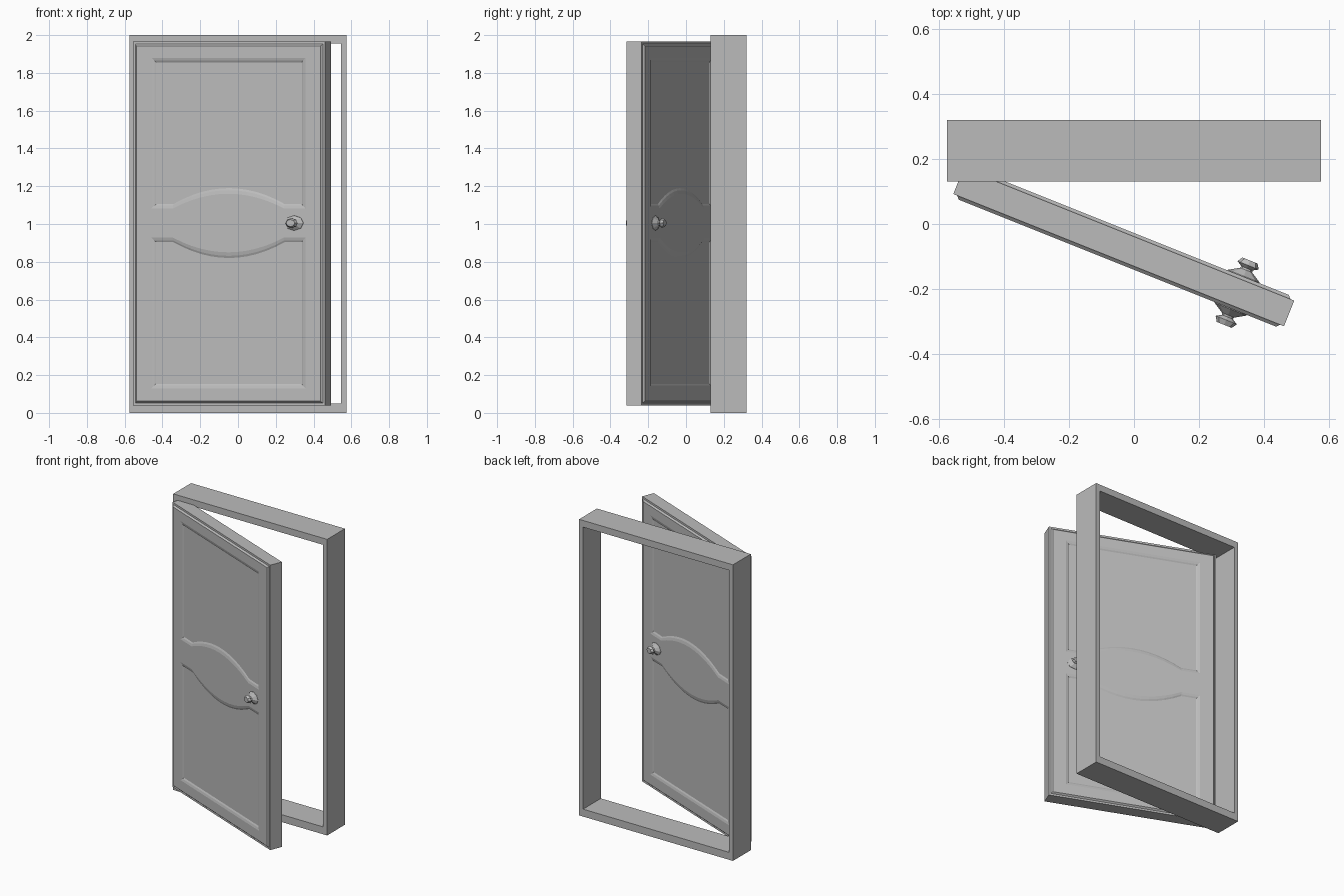
import bpy
import bmesh
import math
from mathutils import Matrix, Vector

if "Cube" in bpy.data.objects:
    bpy.data.objects.remove(bpy.data.objects["Cube"])

grey = bpy.data.materials.new("plain_grey")
grey.use_nodes = True
COLOUR = (0.5, 0.5, 0.5, 1)
grey.diffuse_color = COLOUR
grey.node_tree.nodes["Principled BSDF"].inputs["Base Color"].default_value = COLOUR

WIDTH, THICK, LOW, HIGH = 1.094, 0.085, 0.04, 1.965
MID = 1.005
DOOR = Matrix.Translation((-0.555, 0.092, 0)) @ Matrix.Rotation(math.radians(-21.8), 4, "Z")


def finish(bm, name, matrix=Matrix.Identity(4)):
    bmesh.ops.recalc_face_normals(bm, faces=bm.faces)
    mesh = bpy.data.meshes.new(name)
    bm.to_mesh(mesh)
    bm.free()
    mesh.materials.append(grey)
    obj = bpy.data.objects.new(name, mesh)
    obj.matrix_world = matrix
    bpy.context.collection.objects.link(obj)
    return obj


def loop(bm, outline, y):
    return [bm.verts.new((x, y, z)) for x, z in outline]


def bridge(bm, a, b):
    n = len(a)
    for i in range(n):
        j = (i + 1) % n
        bm.faces.new((a[i], a[j], b[j], b[i]))


def rectangle(x0, x1, z0, z1):
    return [(x0, z0), (x1, z0), (x1, z1), (x0, z1)]


# Door frame: a rectangular ring
bm = bmesh.new()
outer, inner = rectangle(-0.575, 0.575, 0, 2), rectangle(-0.545, 0.545, 0.05, 1.955)
rings = [loop(bm, o, y) for o, y in ((outer, 0.13), (outer, 0.32), (inner, 0.32), (inner, 0.13))]
for k in range(4):
    bridge(bm, rings[k], rings[(k + 1) % 4])
finish(bm, "door_frame")

# Door slab
bm = bmesh.new()
slab = rectangle(0, WIDTH, LOW, HIGH)
near, far = loop(bm, slab, 0), loop(bm, slab, THICK)
bridge(bm, near, far)
bm.faces.new(near)
bm.faces.new(far)
finish(bm, "door_slab", DOOR)


def panel_outline(inset, sign):
    """Panel with an arched edge towards the middle of the door."""
    half, arch, centre = 0.439 - inset, 0.317, WIDTH / 2
    flat, peak = 0.077 + inset, 0.155 + inset * 1.25
    end = 0.875 - inset
    points = [(-half, end), (-half, flat)]
    steps = 12
    for k in range(steps + 1):
        t = 2 * k / steps - 1
        points.append((arch * t, flat + (peak - flat) * (1 - t * t)))
    points += [(half, flat), (half, end)]
    return [(centre + x, MID + sign * z) for x, z in points]


# Raised facing with bevelled rim and two sunken panels, on both sides
def facing(name, matrix):
    bm = bmesh.new()

    def border(inset, y):
        return loop(bm, rectangle(inset, WIDTH - inset, LOW + inset, HIGH - inset), y)

    back, rim = border(0.01, 0.003), border(0.022, -0.01)
    bridge(bm, back, rim)
    bm.faces.new(back)
    edge_loops = [rim]
    for sign in (1, -1):
        steps = [loop(bm, panel_outline(i, sign), y)
                 for i, y in ((0, -0.01), (0.015, -0.006), (0.024, -0.001))]
        bridge(bm, steps[0], steps[1])
        bridge(bm, steps[1], steps[2])
        bm.faces.new(steps[2])
        edge_loops.append(steps[0])
    edges = [bm.edges.get((ring[i - 1], ring[i])) for ring in edge_loops for i in range(len(ring))]
    bmesh.ops.triangle_fill(bm, edges=edges, use_beauty=True, normal=Vector((0, -1, 0)))
    bmesh.ops.dissolve_limit(bm, angle_limit=0.01, verts=bm.verts, edges=bm.edges)
    finish(bm, name, matrix)


# Faceted knob with a tapered rosette
def knob(name, matrix):
    bm = bmesh.new()
    sides = 8
    profile = [(0.053, -0.005), (0.053, 0.012), (0.02, 0.032), (0.018, 0.038),
               (0.035, 0.048), (0.025, 0.064)]
    rings = []
    for radius, out in profile:
        angles = [2 * math.pi * k / sides for k in range(sides)]
        rings.append(loop(bm, [(radius * math.cos(a), radius * 0.75 * math.sin(a)) for a in angles], -out))
    for a, b in zip(rings, rings[1:]):
        bridge(bm, a, b)
    bm.faces.new(rings[0])
    bm.faces.new(rings[-1])
    finish(bm, name, matrix)


half_turn = Matrix.Rotation(math.pi, 4, "Z")
facing("front_facing", DOOR)
facing("back_facing", DOOR @ Matrix.Translation((WIDTH, THICK, 0)) @ half_turn)
knob("front_knob", DOOR @ Matrix.Translation((0.922, 0, MID)))
knob("back_knob", DOOR @ Matrix.Translation((0.922, THICK, MID)) @ half_turn)
